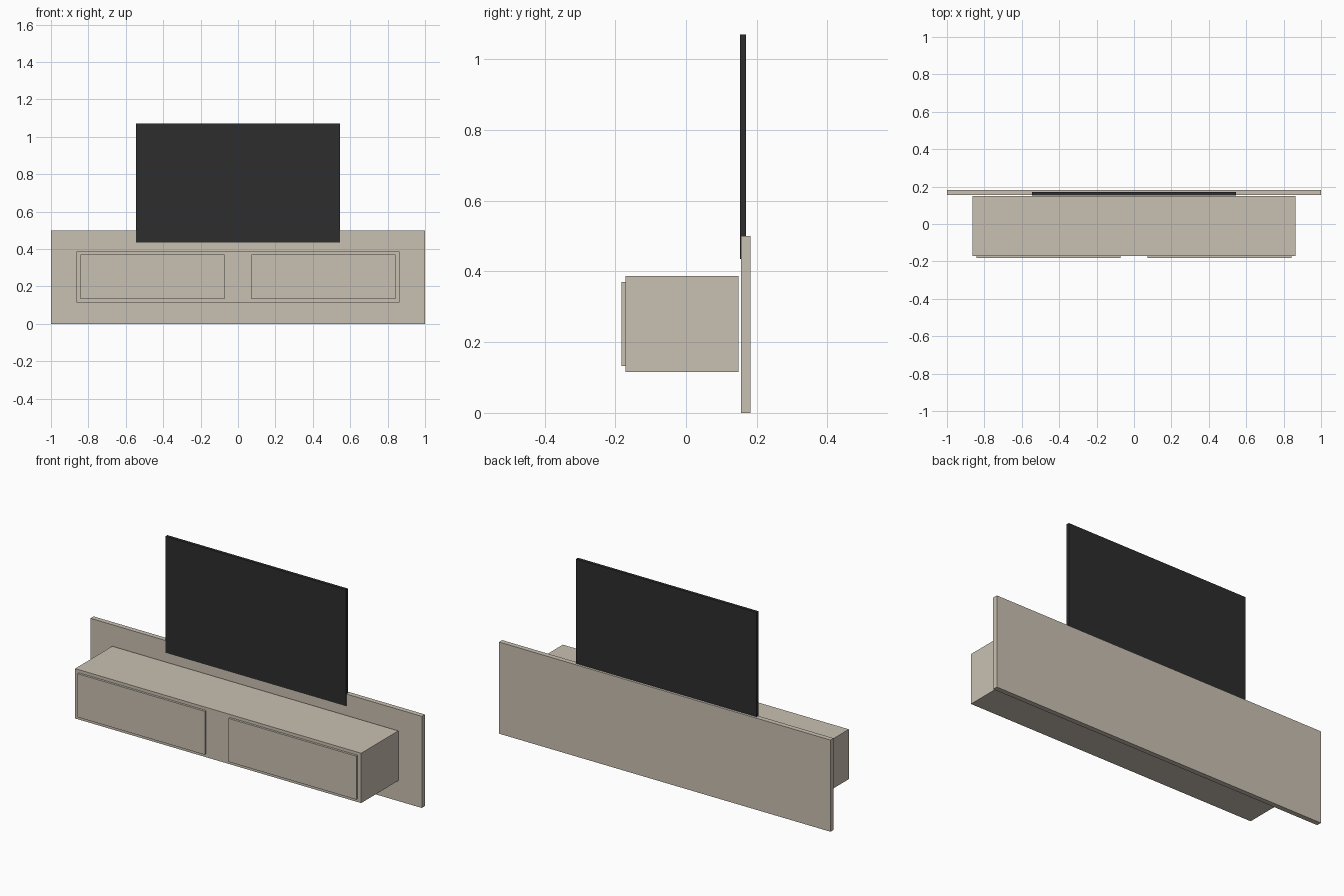
import bpy

if "Cube" in bpy.data.objects:
    bpy.data.objects.remove(bpy.data.objects["Cube"])


def material(name, rgb):
    m = bpy.data.materials.new(name)
    m.diffuse_color = (*rgb, 1.0)
    m.use_nodes = True
    m.node_tree.nodes["Principled BSDF"].inputs["Base Color"].default_value = m.diffuse_color
    return m


def box(name, x, y, z, mat):
    """Box from (min, max) ranges on each axis."""
    bpy.ops.mesh.primitive_cube_add(size=1)
    ob = bpy.context.object
    ob.name = name
    ob.location = [(a + b) / 2 for a, b in (x, y, z)]
    ob.scale = [b - a for a, b in (x, y, z)]
    bpy.ops.object.transform_apply(location=True, rotation=False, scale=True)
    ob.data.materials.append(mat)
    return ob


beige = material("beige_wood", (0.584, 0.527, 0.445))
black = material("screen_black", (0.026, 0.026, 0.026))

# Wall panel behind everything
box("back_panel", (-1, 1), (0.156, 0.183), (0, 0.5), beige)

# Floating cabinet body
box("cabinet", (-0.863, 0.863), (-0.171, 0.149), (0.115, 0.387), beige)

# Two drawer fronts, mirrored left and right
for side, label in ((-1, "left"), (1, "right")):
    x = sorted((side * 0.072, side * 0.842))
    box(f"{label}_drawer_front", x, (-0.183, -0.171), (0.133, 0.37), beige)

# Thin flat screen, partly set into the panel
box("screen", (-0.545, 0.545), (0.153, 0.17), (0.435, 1.07), black)
